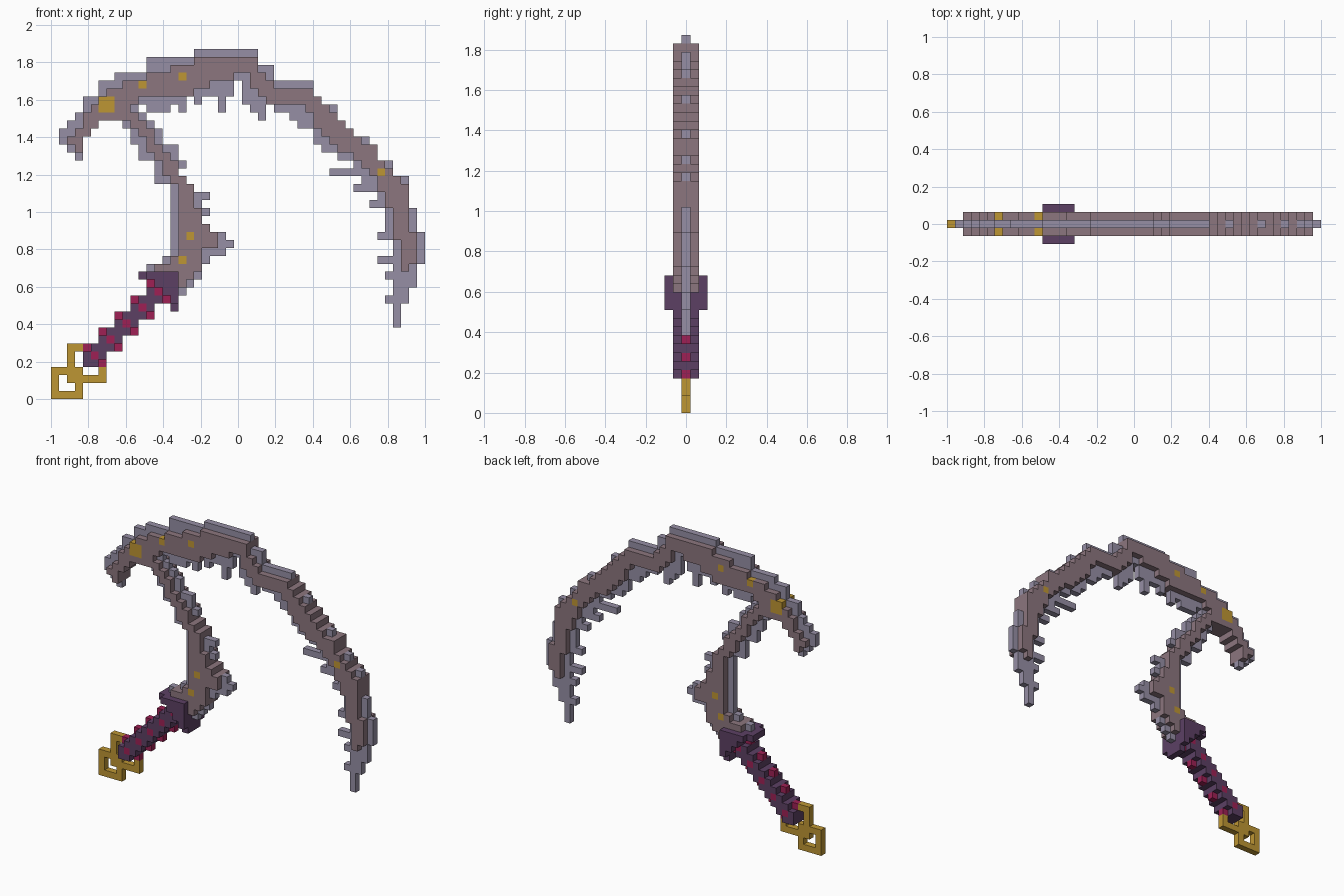
import bpy, bmesh

U = 2 / 47                       # size of one block

if "Cube" in bpy.data.objects:
    bpy.data.objects.remove(bpy.data.objects["Cube"])


def material(name, rgb):
    m = bpy.data.materials.new(name)
    m.use_nodes = True
    m.diffuse_color = (*rgb, 1)
    m.node_tree.nodes["Principled BSDF"].inputs["Base Color"].default_value = (*rgb, 1)
    return m


LILAC = material("lilac steel", (0.305, 0.275, 0.376))
MAUVE = material("mauve core", (0.262, 0.181, 0.209))
PURPLE = material("dark purple", (0.107, 0.051, 0.127))
MAGENTA = material("magenta", (0.342, 0.0144, 0.089))
GOLD = material("gold", (0.515, 0.305, 0.034))


def box(x0, x1, z0, z1):
    """Block cells in a rectangle, upper bounds excluded."""
    return {(x, z) for x in range(x0, x1) for z in range(z0, z1)}


def columns(first, spans):
    """Cells of side-by-side columns, each given as (bottom, top)."""
    return {(first + k, z) for k, (lo, hi) in enumerate(spans) for z in range(lo, hi)}


def rows(first, spans):
    """Cells of stacked rows, each given as (left, right)."""
    return {(x, first + k) for k, (lo, hi) in enumerate(spans) for x in range(lo, hi)}


def slab(name, cells, depth, mat, accent=None, accent_cells=()):
    """Turn a cell set into a blocky plate that is 'depth' blocks thick."""
    bm = bmesh.new()
    cache = {}
    h = depth * U / 2

    def v(x, y, z):
        if (x, y, z) not in cache:
            cache[x, y, z] = bm.verts.new((x * U - 1, y * h, z * U))
        return cache[x, y, z]

    for x, z in sorted(cells):
        quads = [[(x, -1, z), (x + 1, -1, z), (x + 1, -1, z + 1), (x, -1, z + 1)],
                 [(x, 1, z), (x, 1, z + 1), (x + 1, 1, z + 1), (x + 1, 1, z)]]
        # walls only where the neighbouring cell is empty
        for dx, dz, a, b in ((0, -1, (x, z), (x + 1, z)), (1, 0, (x + 1, z), (x + 1, z + 1)),
                             (0, 1, (x + 1, z + 1), (x, z + 1)), (-1, 0, (x, z + 1), (x, z))):
            if (x + dx, z + dz) not in cells:
                quads.append([(a[0], -1, a[1]), (a[0], 1, a[1]), (b[0], 1, b[1]), (b[0], -1, b[1])])
        for q in quads:
            f = bm.faces.new([v(*p) for p in q])
            f.material_index = 1 if (x, z) in accent_cells else 0
    bmesh.ops.recalc_face_normals(bm, faces=bm.faces)
    me = bpy.data.meshes.new(name)
    bm.to_mesh(me)
    bm.free()
    me.materials.append(mat)
    if accent:
        me.materials.append(accent)
    ob = bpy.data.objects.new(name, me)
    bpy.context.collection.objects.link(ob)
    return ob


# Thick spine of the curved blade, left to right
blade_core = columns(2, [
    (32, 33), (31, 34), (33, 36), (34, 37), (35, 38), (35, 39), (35, 39), (36, 40),
    (37, 40), (38, 40), (38, 41), (38, 41), (38, 41), (38, 42), (38, 42), (38, 42),
    (39, 43), (39, 43), (40, 43), (40, 43), (40, 43), (41, 43), (41, 43), (39, 43),
    (38, 41), (37, 40), (37, 39), (37, 39), (37, 39), (37, 39), (36, 39), (34, 38),
    (33, 37), (32, 36), (31, 35), (31, 34), (30, 33), (29, 32), (28, 32), (26, 30),
    (24, 29), (20, 28), (16, 27), (17, 21)])

# Thick spine of the bent neck, bottom to top
neck_core = rows(14, [
    (16, 17), (16, 18), (13, 19), (15, 19), (16, 19), (16, 21), (16, 21), (16, 20),
    (16, 19), (16, 19), (16, 18), (16, 18), (16, 18), (15, 17), (14, 16), (14, 16),
    (13, 15), (12, 14), (12, 13), (11, 13), (10, 12), (9, 11)])

# Thin cutting edge around the blade, with ragged teeth
blade_edge = columns(1, [
    (32, 34), (31, 35), (30, 36), (33, 38), (34, 38), (35, 40), (35, 40), (35, 41),
    (35, 41), (35, 41), (37, 41), (36, 43), (36, 43), (36, 43), (37, 43), (36, 43),
    (38, 43), (37, 44), (38, 44), (38, 44), (36, 44), (38, 44), (40, 44), (37, 44),
    (36, 44), (35, 42), (37, 42), (36, 40), (36, 40), (35, 40), (34, 40), (34, 40),
    (32, 38), (31, 37), (31, 37), (30, 35), (30, 34), (28, 33), (27, 33), (26, 32),
    (24, 30), (20, 30), (9, 28), (12, 28), (14, 24), (17, 21)])
for x0, x1, z in ((35, 39, 28), (38, 41, 26), (40, 43, 24), (41, 43, 20),
                  (41, 43, 17), (42, 43, 15), (42, 43, 12)):
    blade_edge |= box(x0, x1, z, z + 1)

# Thin edge around the neck
neck_edge = rows(13, [
    (16, 17), (16, 18), (16, 19), (12, 19), (14, 20), (15, 22), (15, 23), (15, 22),
    (15, 20), (15, 19), (15, 20), (15, 19), (15, 20), (15, 18), (13, 17), (13, 16),
    (13, 17), (11, 16), (11, 16), (10, 14), (10, 14), (9, 13), (9, 12)])

core = blade_core | neck_core
studs = box(6, 8, 36, 38) | {(11, 39), (16, 40), (41, 28), (17, 20), (16, 17)}
slab("scythe_core", core, 3, MAUVE, GOLD, studs)
slab("blade_edge", blade_edge - core, 1, LILAC)
slab("neck_edge", neck_edge - core - blade_edge, 1, LILAC)

# Grip: five overlapping 3x3 blocks, each crossed by a magenta diagonal
grip, wrap, tips = set(), set(), set()
for k in range(4, 13, 2):
    grip |= box(k, k + 3, k, k + 3)
    wrap.add((k + 1, k + 1))
    tips |= {(k, k + 2), (k + 2, k)}
slab("grip", grip - tips, 3, PURPLE, MAGENTA, wrap)
slab("grip_wrap_ends", tips, 1, MAGENTA)

# Guard: wide angle bracket with narrower ends
guard = box(12, 16, 15, 16) | box(15, 16, 12, 16) | {(14, 14), (13, 14), (14, 13)}
slab("guard", guard, 5, PURPLE)
slab("guard_ends", {(11, 15), (15, 11)}, 3, PURPLE)

# Pommel: square ring linked to a bracket under the grip
ring = box(0, 4, 0, 4) - box(1, 3, 1, 3)
bracket = box(2, 3, 2, 7) | box(2, 7, 2, 3) | {(3, 6), (6, 3)}
slab("pommel_ring", ring | bracket, 1, GOLD)
